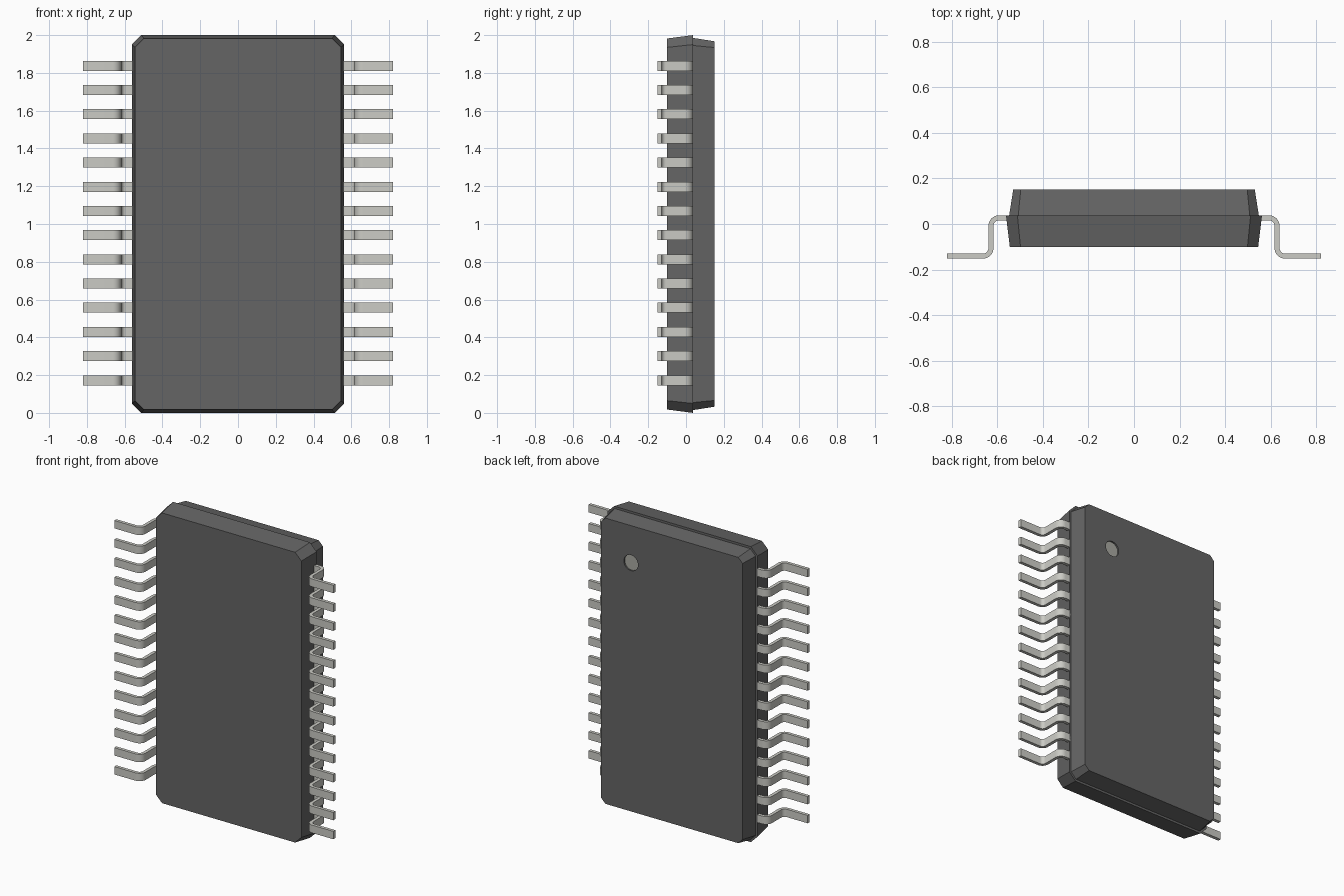
import bpy, bmesh, math

if "Cube" in bpy.data.objects:
    bpy.data.objects.remove(bpy.data.objects["Cube"])


def material(name, rgb):
    m = bpy.data.materials.new(name)
    m.diffuse_color = (*rgb, 1)
    m.use_nodes = True
    m.node_tree.nodes["Principled BSDF"].inputs["Base Color"].default_value = m.diffuse_color
    return m


DARK = material("dark_resin", (0.13, 0.13, 0.13))
METAL = material("tinned_metal", (0.6, 0.6, 0.56))
MARK = material("mark_grey", (0.4, 0.4, 0.36))


def make_object(name, bm, mat):
    bmesh.ops.recalc_face_normals(bm, faces=bm.faces)
    me = bpy.data.meshes.new(name)
    bm.to_mesh(me)
    bm.free()
    ob = bpy.data.objects.new(name, me)
    bpy.context.collection.objects.link(ob)
    me.materials.append(mat)
    return ob


def body_half(name, rings):
    """Loft of chamfered rectangles: (y, half width, half height, chamfer)."""
    bm = bmesh.new()
    loops = []
    for y, w, h, c in rings:
        pts = [(w, h - c), (w - c, h), (c - w, h), (-w, h - c),
               (-w, c - h), (c - w, -h), (w - c, -h), (w, c - h)]
        loops.append([bm.verts.new((x, y, 1 + z)) for x, z in pts])
    a, b = loops
    bm.faces.new(a)
    bm.faces.new(b)
    for i in range(8):
        j = (i + 1) % 8
        bm.faces.new((a[i], a[j], b[j], b[i]))
    return make_object(name, bm, DARK)


# Moulded body in two tapered halves
body_half("body_front_half", [(-0.101, 0.545, 0.982, 0.047), (0.038, 0.562, 1.0, 0.05)])
back = body_half("body_back_half", [(0.038, 0.548, 0.985, 0.04), (0.152, 0.53, 0.967, 0.033)])


# Round dimple marking the first pin
def cylinder(name, y0, y1, r, mat):
    bpy.ops.mesh.primitive_cylinder_add(vertices=32, radius=r, depth=y1 - y0,
                                        location=(0.306, (y0 + y1) / 2, 1.715),
                                        rotation=(math.pi / 2, 0, 0))
    ob = bpy.context.object
    ob.name = name
    ob.data.materials.append(mat)
    return ob


cutter = cylinder("dimple_cutter", 0.138, 0.2, 0.053, MARK)
cut = back.modifiers.new("dimple", 'BOOLEAN')
cut.operation = 'DIFFERENCE'
cut.solver = 'EXACT'
cut.object = cutter
bpy.context.view_layer.objects.active = back
bpy.ops.object.modifier_apply(modifier=cut.name)
bpy.data.objects.remove(cutter)
cylinder("pin_one_mark", 0.13, 0.142, 0.053, MARK)

# Gull-wing leads: one bent strip, arrayed upward and mirrored across x
BEND_X, TOP_Y, FOOT_Y, R, H, WIDTH = 0.628, 0.027, -0.141, 0.035, 0.011, 0.053


def strip_side(off):
    pts = [(0.5, TOP_Y + off)]
    for i in range(9):
        a = math.radians(90 - i * 90 / 8)
        pts.append((BEND_X - R + (R + off) * math.cos(a), TOP_Y - R + (R + off) * math.sin(a)))
    for i in range(9):
        a = math.radians(180 + i * 90 / 8)
        pts.append((BEND_X + R + (R - off) * math.cos(a), FOOT_Y + R + (R - off) * math.sin(a)))
    return pts + [(0.82, FOOT_Y + off)]


bm = bmesh.new()
z0 = 1.005 - 6.5 * 0.1281
rows = [[bm.verts.new((x, y, z0 + dz)) for x, y in strip_side(off)]
        for off, dz in ((H, WIDTH / 2), (H, -WIDTH / 2), (-H, -WIDTH / 2), (-H, WIDTH / 2))]
for k in range(4):
    p, q = rows[k], rows[(k + 1) % 4]
    for i in range(len(p) - 1):
        bm.faces.new((p[i], p[i + 1], q[i + 1], q[i]))
bm.faces.new([r[0] for r in rows])
bm.faces.new([r[-1] for r in rows])
leads = make_object("leads", bm, METAL)
bpy.ops.object.select_all(action='DESELECT')
leads.select_set(True)
bpy.context.view_layer.objects.active = leads
bpy.ops.object.shade_smooth_by_angle(angle=math.radians(35))
arr = leads.modifiers.new("row", 'ARRAY')
arr.count = 14
arr.use_relative_offset = False
arr.use_constant_offset = True
arr.constant_offset_displace = (0, 0, 0.1281)
leads.modifiers.new("both_sides", 'MIRROR')
